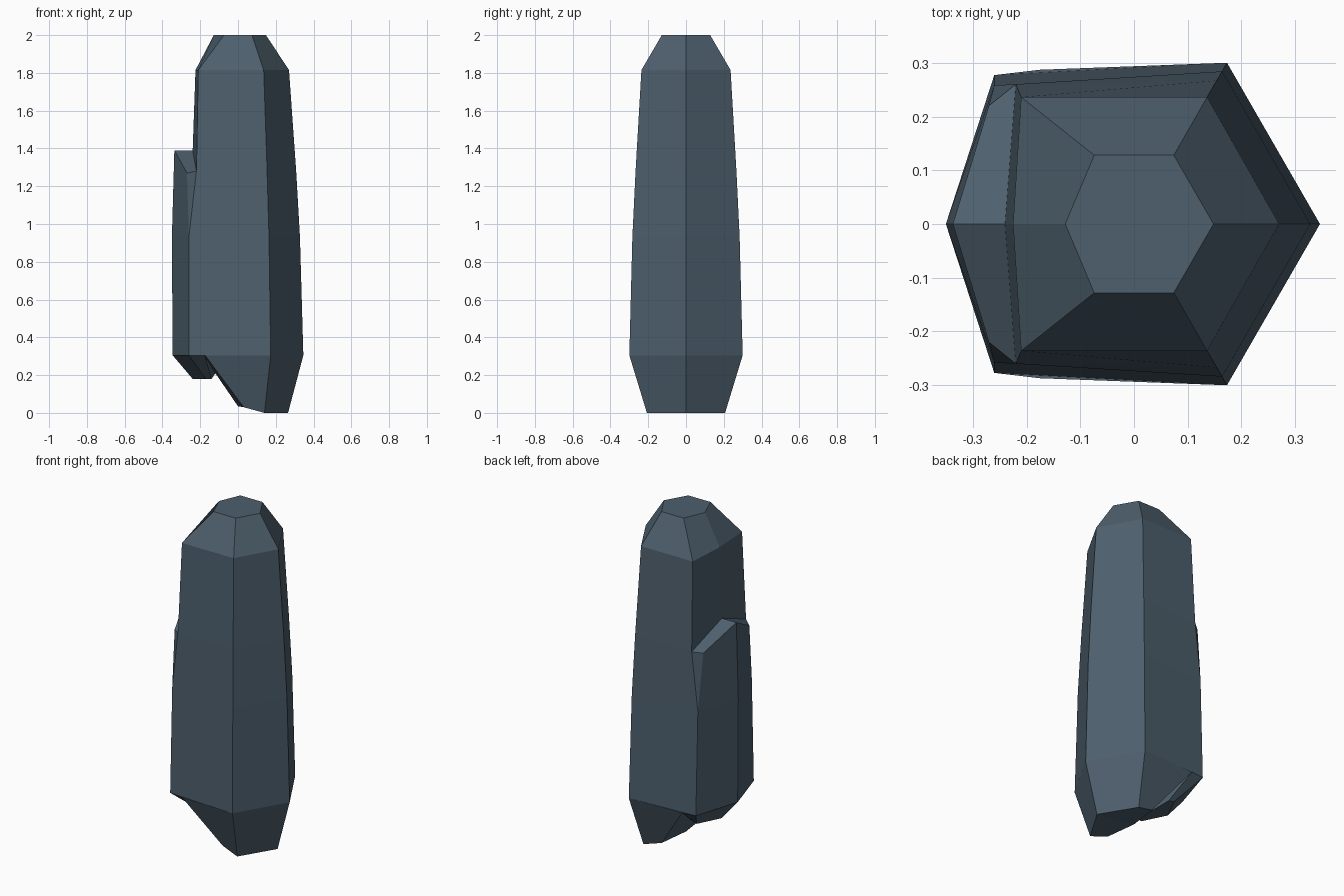
import bpy, bmesh

if "Cube" in bpy.data.objects:
    bpy.data.objects.remove(bpy.data.objects["Cube"])

# Half of the shard (y >= 0) as named points; the other half is mirrored.
# A = right ridge, B = right corner, C = left corner, D = left ridge
P = {
    # blunt foot
    "A0": (.265, 0, 0), "B0": (.14, .207, 0), "C0": (.03, .19, .03), "D0": (0, 0, .035),
    # widest girth and the groove under the side slab
    "A1": (.346, 0, .305), "B1": (.173, .3, .305), "C1": (-.175, .287, .305), "D1": (-.12, 0, .21),
    # slab underside
    "Ci": (-.14, .13, .18), "Di": (-.14, 0, .18), "Co": (-.17, .14, .18), "Do": (-.24, 0, .18),
    # slab side
    "C2": (-.26, .277, .305), "D2": (-.346, 0, .305),
    "A3": (.328, 0, .93), "B3": (.164, .284, .93), "C3": (-.26, .258, .93), "D3": (-.35, 0, .93),
    # slab ledge
    "C4": (-.27, .22, 1.27), "D4": (-.337, 0, 1.39), "C5": (-.22, .26, 1.28), "D5": (-.24, 0, 1.39),
    "A5": (.308, 0, 1.28), "B5": (.154, .267, 1.28),
    # shoulder and flat tip
    "A6": (.27, 0, 1.815), "B6": (.136, .236, 1.815), "C6": (-.21, .236, 1.815), "D6": (-.225, 0, 1.815),
    "A7": (.148, 0, 2), "B7": (.074, .128, 2), "C7": (-.074, .128, 2), "D7": (-.128, 0, 2),
}
FACES = """A0 B0 C0 D0|A7 B7 C7 D7
A0 A1 B1 B0|A1 A3 B3 B1|A3 A5 B5 B3|A5 A6 B6 B5|A6 A7 B7 B6
B0 B1 C1 C0|B1 B3 C3 C2|B1 C2 C1|B3 B5 C5 C3|B5 B6 C6 C5|B6 B7 C7 C6
C0 C1 D1 D0|C1 Ci Di D1|Ci Co Do Di|Co C2 D2 Do|C1 C2 Co Ci
C2 C3 D3 D2|C3 C4 D4 D3|C3 C5 C4|C4 C5 D5 D4|C5 C6 D6 D5|C6 C7 D7 D6"""

bm = bmesh.new()
for side in (1, -1):
    verts = {k: bm.verts.new((x, y * side, z)) for k, (x, y, z) in P.items()}
    for face in FACES.replace("\n", "|").split("|"):
        bm.faces.new([verts[k] for k in face.split()])
bmesh.ops.remove_doubles(bm, verts=bm.verts, dist=0.0005)
bmesh.ops.recalc_face_normals(bm, faces=bm.faces)

# Flat-shaded stone shard
mesh = bpy.data.meshes.new("stone_shard")
bm.to_mesh(mesh)
bm.free()
slate = bpy.data.materials.new("slate_blue_grey")
slate.diffuse_color = (.075, .115, .152, 1)
slate.use_nodes = True
slate.node_tree.nodes["Principled BSDF"].inputs["Base Color"].default_value = slate.diffuse_color
mesh.materials.append(slate)
bpy.context.collection.objects.link(bpy.data.objects.new("stone_shard", mesh))
